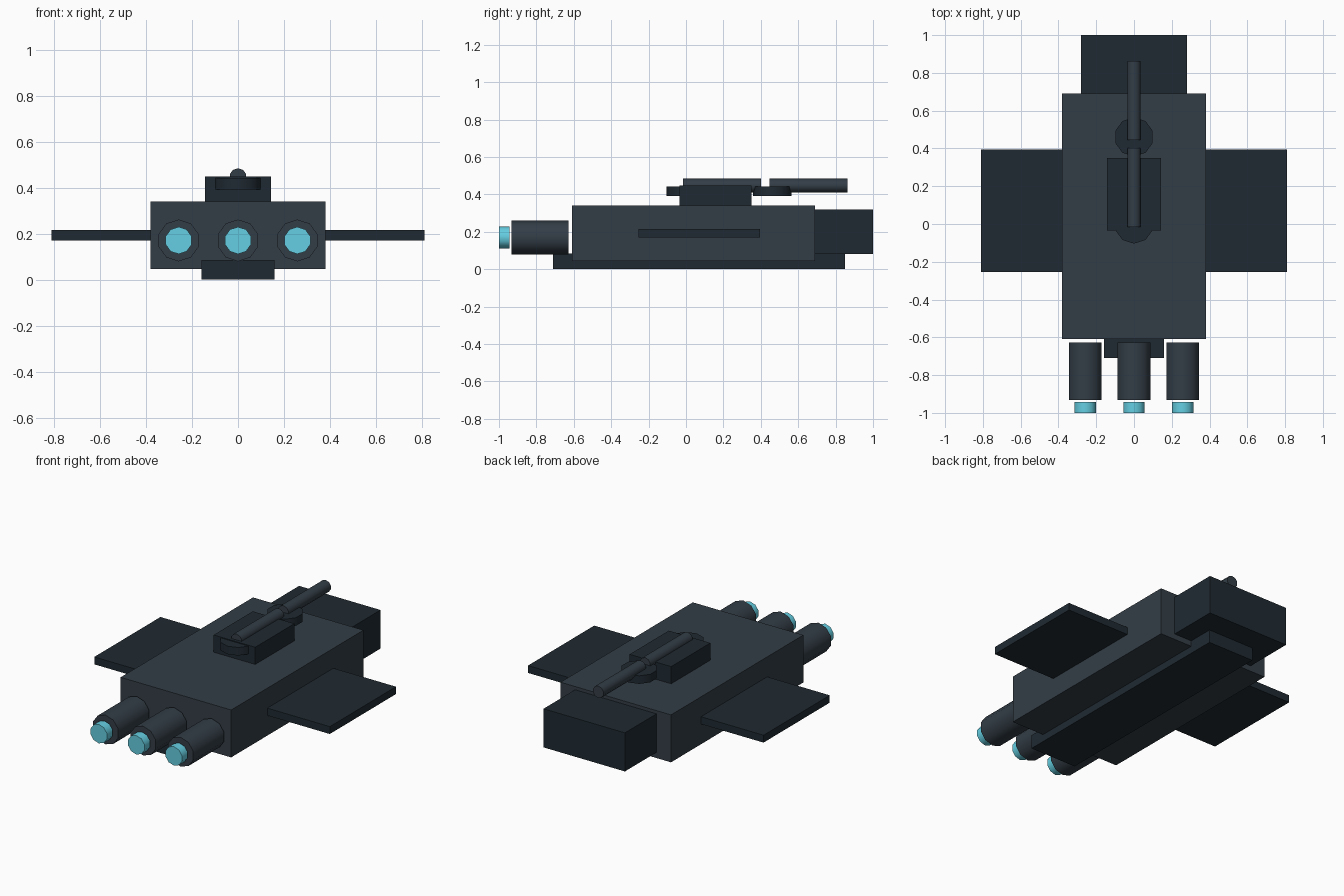
import bpy, math

if "Cube" in bpy.data.objects:
    bpy.data.objects.remove(bpy.data.objects["Cube"])


def material(name, rgb):
    m = bpy.data.materials.new(name)
    m.diffuse_color = (*rgb, 1)
    m.use_nodes = True
    m.node_tree.nodes["Principled BSDF"].inputs["Base Color"].default_value = m.diffuse_color
    return m


HULL = material("hull_grey", (0.033, 0.047, 0.062))
DARK = material("dark_plate", (0.014, 0.023, 0.032))
GLOW = material("engine_glow", (0.13, 0.62, 0.76))


def box(name, lo, hi, mat):
    """Box spanning two opposite corners."""
    bpy.ops.mesh.primitive_cube_add(size=1, location=[(a + b) / 2 for a, b in zip(lo, hi)])
    o = bpy.context.object
    o.name = name
    o.scale = [b - a for a, b in zip(lo, hi)]
    bpy.ops.object.transform_apply(location=False, rotation=False, scale=True)
    o.data.materials.append(mat)


def cylinder(name, radius, depth, centre, mat, along_y=True):
    """Ten-sided cylinder, lying along y or standing upright."""
    bpy.ops.mesh.primitive_cylinder_add(
        vertices=10, radius=radius, depth=depth, location=centre,
        rotation=(math.pi / 2 if along_y else 0, 0, 0))
    o = bpy.context.object
    o.name = name
    o.data.materials.append(mat)
    bpy.ops.object.shade_smooth_by_angle(angle=math.radians(40))


# Main body
box("hull", (-0.38, -0.61, 0.045), (0.38, 0.69, 0.34), HULL)
box("nose", (-0.28, 0.69, 0.08), (0.28, 1.0, 0.32), DARK)
box("keel", (-0.158, -0.71, 0.0), (0.158, 0.85, 0.085), DARK)

# Side wings
box("wing_left", (-0.81, -0.255, 0.17), (-0.38, 0.395, 0.216), DARK)
box("wing_right", (0.38, -0.255, 0.17), (0.81, 0.395, 0.216), DARK)

# Engines with glowing exhausts
for side, x in (("left", -0.258), ("centre", 0), ("right", 0.258)):
    cylinder("engine_" + side, 0.091, 0.305, (x, -0.78, 0.17), HULL)
    cylinder("exhaust_" + side, 0.059, 0.057, (x, -0.9715, 0.17), GLOW)

# Deck housing with two gun mounts
box("deck_housing", (-0.143, -0.035, 0.34), (0.143, 0.35, 0.447), DARK)
for place, y in (("rear", 0.0), ("front", 0.461)):
    cylinder("gun_mount_" + place, 0.104, 0.05, (0, y, 0.417), DARK, along_y=False)
    cylinder("gun_barrel_" + place, 0.037, 0.417, (0, y + 0.193, 0.447), HULL)
